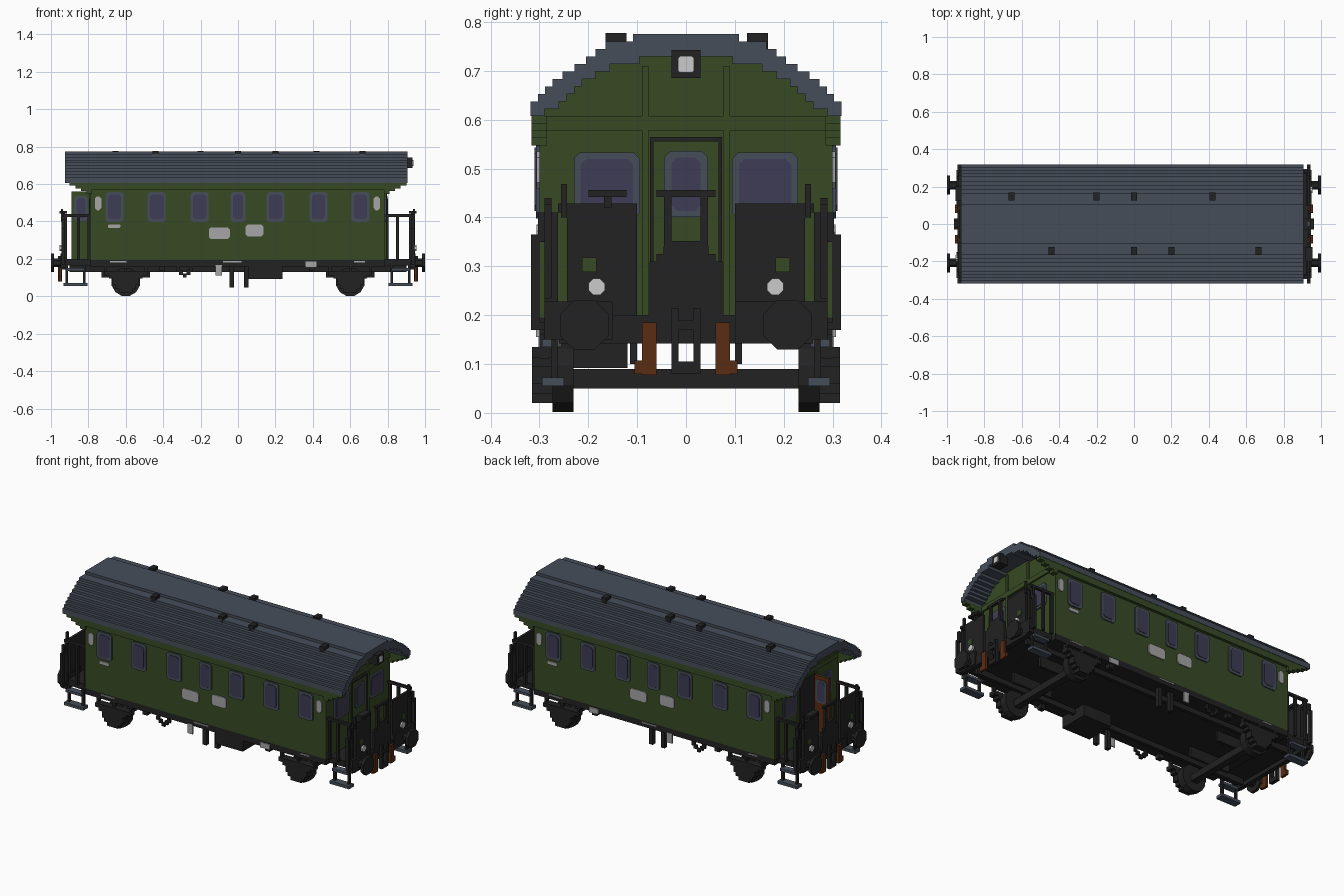
import bpy, bmesh, math
from mathutils import Vector

cube = bpy.data.objects.get("Cube")
if cube:
    bpy.data.objects.remove(cube, do_unlink=True)


def material(name, r, g, b):
    m = bpy.data.materials.new(name)
    m.use_nodes = True
    m.diffuse_color = (r, g, b, 1)
    m.node_tree.nodes["Principled BSDF"].inputs["Base Color"].default_value = (r, g, b, 1)
    return m


green = material("dark green", .04, .068, .018)
slate = material("slate grey", .061, .076, .102)
black = material("iron black", .016, .016, .016)
glass = material("dusky glass", .048, .045, .09)
grey = material("pale grey", .38, .38, .38)
white = material("lamp white", .6, .6, .6)
rust = material("rust brown", .1, .025, .006)

# Which copies a part gets: signs for x and y
COPIES = {"": [(1, 1)], "x": [(1, 1), (-1, 1)], "y": [(1, 1), (1, -1)],
          "xy": [(1, 1), (-1, 1), (1, -1), (-1, -1)], "turn": [(1, 1), (-1, -1)]}
parts = {}


def prism(name, mat, outline, axis, span, copies=""):
    """Extrude an outline of (across, z) along x or y, adding it to a named part."""
    bm = parts.setdefault((name, mat), bmesh.new())
    for sx, sy in COPIES[copies]:
        rings = []
        for d in span:
            pts = [(d, a, z) if axis == "x" else (a, d, z) for a, z in outline]
            rings.append([bm.verts.new((sx * x, sy * y, z)) for x, y, z in pts])
        low, high = rings
        bm.faces.new(low)
        bm.faces.new(high[::-1])
        n = len(low)
        for i in range(n):
            j = (i + 1) % n
            bm.faces.new((low[i], high[i], high[j], low[j]))


def box(name, mat, x, y, z, copies=""):
    prism(name, mat, [(y[0], z[0]), (y[1], z[0]), (y[1], z[1]), (y[0], z[1])], "x", x, copies)


def plate(name, mat, axis, centre, size, span, copies="", cut=.012):
    """Thin plate with clipped corners."""
    (a, z), (w, h) = centre, (size[0] / 2, size[1] / 2)
    pts = []
    for s, t in ((1, 1), (-1, 1), (-1, -1), (1, -1)):
        corner = [(a + s * w, z + t * (h - cut)), (a + s * (w - cut), z + t * h)]
        pts += corner if s * t > 0 else corner[::-1]
    prism(name, mat, pts, axis, span, copies)


def stepped(widths, z, rise):
    """Right half of a stair-stepped arch, from the bottom up."""
    pts = []
    for w in widths:
        pts += [(w, z), (w, z + rise)]
        z += rise
    return pts


def mirrored(pts):
    return pts + [(-a, z) for a, z in reversed(pts)]


# Stepped roof shell and the body beneath it
RISE = .0153
OUTER = [.318, .318, .303, .288, .273, .253, .228, .205, .185, .165, .108]
INNER = [.29, .26, .245, .228, .213, .185, .155, .095]
outer = stepped(OUTER, .607, RISE)
inner = stepped(INNER, .607, RISE)
prism("roof", slate, mirrored(outer) + mirrored(inner)[::-1], "x", (-.925, .905))
prism("body", green, mirrored([(.3, .195), (.3, .607)] + inner), "x", (-.79, .785))
box("cornice", green, (-.79, .785), (.3, .316), (.57, .607), "y")
for i in range(4):
    box("cornice_bracket", green, (.78, .9 - i * .03), (.285, .316),
        (.592 - i * .015, .607 - i * .015), "xy")

# Roof vents
for x in (-.655, -.2, 0, .42):
    box("roof_vent", black, (x - .016, x + .016), (.125, .168), (.74, .777))
for x in (-.44, 0, .2, .665):
    box("roof_vent", black, (x - .016, x + .016), (-.165, -.122), (.74, .777))

# Side windows
for x in (-.66, -.435, -.205, 0, .2, .43, .655):
    w = .08 if x == 0 else .097
    plate("side_window_frame", slate, "y", (x, .478), (w, .16), (.3, .307), "y")
    plate("side_window_glass", glass, "y", (x, .478), (w - .026, .13), (.307, .31), "y")

# Plain pale panels on the sides, alike when turned half round
for x, z, w, h in ((-.1, .337, .112, .064), (.088, .352, .097, .064), (-.748, .497, .034, .075),
                   (.742, .497, .034, .075), (-.662, .375, .066, .02), (-.64, .185, .09, .008),
                   (-.03, .185, .1, .008), (.65, .185, .06, .008)):
    plate("side_panel", grey, "y", (-x, z), (w, h), (.3, .306), "turn", min(.012, h / 4))
box("hanging_label", grey, (.36, .42), (.3, .307), (.155, .186), "y")
box("hanging_label", grey, (-.12, -.085), (.295, .302), (.11, .168), "y")

# End walls: windows, ribs, closed door on one end
plate("end_window_frame", slate, "x", (.162, .465), (.135, .135), (.785, .794), "xy")
plate("end_window_glass", glass, "x", (.162, .465), (.108, .11), (.794, .797), "xy")
box("end_rib", green, (.785, .795), (.077, .09), (.2, .71), "xy")
box("end_rib", green, (.785, .795), (-.3, .3), (.578, .607), "x")
box("door_frame", black, (.785, .797), (.066, .074), (.2, .563), "xy")
box("door_frame", black, (.785, .797), (-.074, .074), (.555, .565), "x")
box("closed_door", green, (.785, .793), (-.066, .066), (.2, .555))
plate("door_window_frame", slate, "x", (0, .468), (.09, .135), (.793, .798))
plate("door_window_glass", glass, "x", (0, .468), (.06, .11), (.798, .801))

# Open door on the other end, brown on its inner face
box("doorway", black, (-.796, -.785), (-.066, .066), (.2, .555))
box("open_door", green, (-.89, -.79), (-.08, -.072), (.2, .56))
box("open_door_lining", rust, (-.89, -.79), (-.072, -.064), (.2, .56))
for lo, hi in ((-.083, -.08), (-.064, -.061)):
    plate("open_door_window_frame", slate, "y", (-.84, .47), (.072, .135), (lo, hi))
for lo, hi in ((-.085, -.083), (-.061, -.059)):
    plate("open_door_window_glass", glass, "y", (-.84, .47), (.048, .11), (lo, hi))

# Roof lamp
box("lamp_housing", black, (.88, .932), (-.03, .03), (.685, .743))
plate("lamp_lens", white, "x", (0, .713), (.032, .034), (.932, .937), "", .004)

# Underframe and platforms
box("underframe", black, (-.79, .785), (-.3, .3), (.16, .195))
box("platform", black, (.78, .94), (-.27, .27), (.165, .2), "x")
box("headstock", black, (.92, .945), (-.26, .26), (.142, .2), "x")
box("headstock", black, (.92, .95), (.1, .26), (.142, .228), "x")
box("headstock", black, (.92, .95), (.15, .29), (.15, .228), "xy")
box("longeron", black, (-.9, .9), (.19, .21), (.13, .165), "y")

# End railings: solid panels, posts and centre gate
box("railing_panel", black, (.925, .94), (.1, .243), (.2, .428), "xy")
plate("railing_opening", green, "x", (.198, .303), (.03, .03), (.94, .944), "xy", .002)
plate("marker_lamp", white, "x", (.183, .258), (.034, .034), (.944, .955), "xy", .01)
box("railing_post", black, (.925, .94), (.262, .276), (.2, .41), "xy")
box("railing_post", black, (.925, .94), (.243, .262), (.41, .428), "xy")
box("railing_post", black, (.925, .94), (.275, .29), (.22, .235), "xy")
box("handwheel", black, (.925, .945), (-.168, -.152), (.42, .445), "turn")
box("handwheel", black, (.915, .955), (-.2, -.122), (.442, .456), "turn")
prism("centre_gate", black, mirrored([(.075, .145), (.075, .31), (.06, .31), (.06, .325),
                                      (.046, .325), (.046, .34)]), "x", (.93, .945), "x")
box("gate_post", black, (.93, .945), (.03, .045), (.34, .445), "xy")
box("gate_rail", black, (.93, .945), (-.06, .06), (.442, .456), "x")
box("gate_rail", black, (.93, .945), (-.03, .03), (.34, .352), "x")

# Side railings and grab rails
for x in (.79, .845, .915):
    box("side_railing", black, (x, x + .015), (.275, .29), (.195, .435), "xy")
box("side_railing", black, (.785, .935), (.275, .29), (.425, .44), "xy")
box("grab_rail", black, (.925, .943), (.3, .317), (.17, .365), "xy")
box("grab_rail", black, (.925, .943), (.288, .303), (.35, .41), "xy")
box("grab_rail", black, (.925, .943), (.27, .317), (.17, .185), "xy")
box("corner_rail", black, (.935, .947), (.243, .256), (.4, .468), "xy")

# Buffers and coupling gear
plate("buffer_head", black, "x", (.208, .18), (.1, .1), (.983, 1), "xy", .028)
plate("buffer_stem", black, "x", (.208, .18), (.045, .045), (.94, .985), "xy", .01)
box("coupling", black, (.94, .962), (.015, .03), (.08, .215), "xy")
box("coupling", black, (.94, .962), (-.03, .03), (.08, .105), "x")
box("coupling", black, (.94, .962), (-.03, .03), (.17, .19), "x")
box("brake_hose", rust, (.943, .957), (.06, .09), (.078, .185), "xy")
box("brake_hose", rust, (.943, .957), (.06, .105), (.08, .107), "xy")

# Footsteps
box("footstep", slate, (.805, .932), (.25, .295), (.055, .072), "xy")
box("footstep", slate, (.82, .92), (.255, .295), (.135, .15), "xy")
for x in (.815, .908):
    box("step_hanger", black, (x, x + .014), (.262, .276), (.06, .17), "xy")

# Wheelsets with axle boxes and leaf springs
ring = [math.tau * (i + .5) / 12 for i in range(12)]
circle = [(.6 + .078 * math.cos(t), .077 + .078 * math.sin(t)) for t in ring]
prism("wheel", black, circle, "y", (.23, .273), "xy")
box("axle", black, (.58, .62), (-.24, .24), (.05, .09), "x")
for half, low, high in ((.115, .112, .135), (.09, .095, .112), (.07, .06, .095),
                        (.055, .04, .06), (.035, .02, .04)):
    box("spring_and_axle_box", black, (.6 - half, .6 + half), (.272, .315), (low, high), "xy")
for x in (.485, .595, .7):
    box("spring_hanger", black, (x, x + .015), (.28, .3), (.11, .165), "xy")
box("bogie_beam", black, (.47, .73), (.1, .115), (.1, .165), "xy")

# Gear hung below the floor
box("battery_box", black, (.055, .238), (-.295, -.12), (.092, .16))
for x in (-.045, .032):
    box("floor_strut", black, (x, x + .024), (.24, .265), (.048, .16), "y")
for x, z in ((-.32, .13), (-.305, .115), (-.285, .1), (-.265, .115), (-.25, .13)):
    box("hanging_loop", black, (x - .01, x + .01), (.28, .292), (z, z + .022), "y")
box("hanging_loop", black, (-.325, -.31), (.28, .292), (.14, .165), "y")
box("hanging_loop", black, (-.26, -.245), (.28, .292), (.14, .165), "y")
for x in (-.42, .38):
    box("floor_bracket", black, (x, x + .03), (.26, .29), (.135, .165), "y")

# Turn each collected part into an object
for (name, mat), bm in parts.items():
    bmesh.ops.recalc_face_normals(bm, faces=bm.faces)
    mesh = bpy.data.meshes.new(name)
    bm.to_mesh(mesh)
    bm.free()
    mesh.materials.append(mat)
    bpy.context.collection.objects.link(bpy.data.objects.new(name, mesh))
